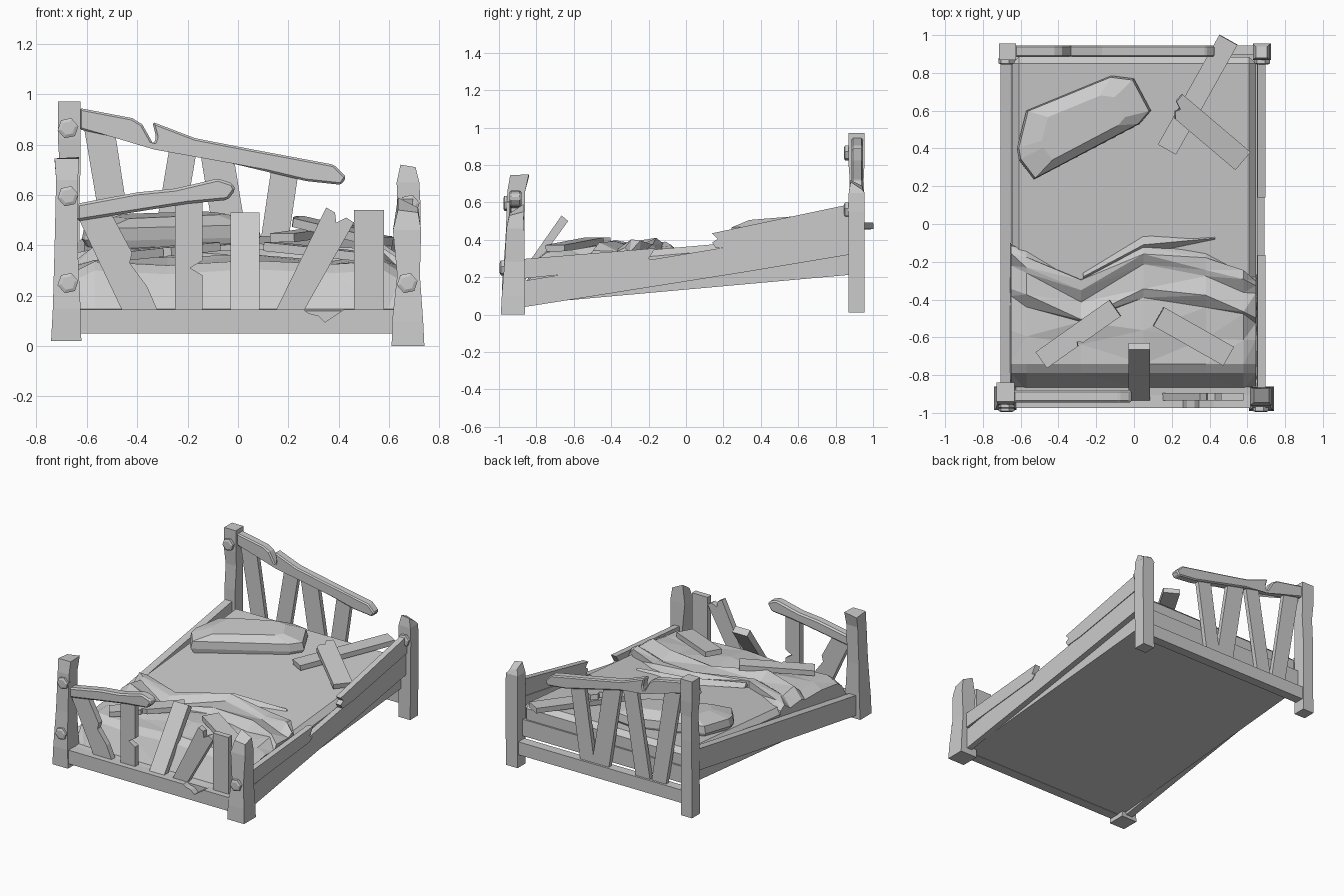
import bpy, bmesh, math
from mathutils import Vector


def make(name, bm, bevel=0.0):
    bmesh.ops.recalc_face_normals(bm, faces=bm.faces)
    me = bpy.data.meshes.new(name)
    bm.to_mesh(me)
    bm.free()
    ob = bpy.data.objects.new(name, me)
    bpy.context.collection.objects.link(ob)
    if bevel:
        m = ob.modifiers.new("bevel", 'BEVEL')
        m.width, m.segments = bevel, 1
    return ob


def loft(name, rings, bevel=0.0):
    """Skin closed rings of equal length and cap both ends."""
    bm = bmesh.new()
    vs = [[bm.verts.new(p) for p in r] for r in rings]
    n = len(vs[0])
    for a, b in zip(vs, vs[1:]):
        for i in range(n):
            bm.faces.new((a[i], a[(i + 1) % n], b[(i + 1) % n], b[i]))
    bm.faces.new(vs[0])
    bm.faces.new(vs[-1])
    return make(name, bm, bevel)


def front_board(name, pts, y0, y1, bevel=0.0):
    return loft(name, [[(x, y, z) for x, z in pts] for y in (y0, y1)], bevel)


def side_board(name, pts, x0, x1, bevel=0.0):
    return loft(name, [[(x, y, z) for y, z in pts] for x in (x0, x1)], bevel)


def plank(name, a, b, width, thick, shape):
    """Loose board from a to b; shape is (fraction along, -1..1 across)."""
    a, b = Vector(a), Vector(b)
    d = b - a
    side = d.cross(Vector((0, 0, 1))).normalized()
    up = side.cross(d).normalized()
    rings = [[a + d * u + side * (v * width / 2) + up * h for u, v in shape]
             for h in (-thick / 2, thick / 2)]
    return loft(name, rings)


def post(name, sections, top):
    """Stack of (z, x0, x1, y0, y1); top gives corner height offsets."""
    rings = [[(x0, y0, z), (x1, y0, z), (x1, y1, z), (x0, y1, z)]
             for z, x0, x1, y0, y1 in sections]
    rings[-1] = [(x, y, z + t) for (x, y, z), t in zip(rings[-1], top)]
    return loft(name, rings)


# Corner posts
post("front_left_post", [(.02, -.742, -.622, -.985, -.86), (.15, -.735, -.625, -.985, -.86),
     (.40, -.728, -.637, -.965, -.865), (.66, -.722, -.635, -.955, -.86),
     (.735, -.728, -.632, -.94, -.84)], (.01, .01, .015, .0))
post("front_right_post", [(0, .61, .74, -.99, -.86), (.1, .612, .735, -.985, -.86),
     (.28, .632, .722, -.97, -.862), (.46, .615, .727, -.96, -.865),
     (.52, .635, .715, -.945, -.87)], (.02, .01, .03, .07))
post("back_left_post", [(.02, -.715, -.63, .868, .955), (.55, -.712, -.63, .868, .955),
     (.72, -.708, -.625, .875, .95), (.82, -.715, -.625, .868, .955),
     (.97, -.715, -.625, .868, .955)], (0, 0, 0, 0))
post("back_right_post", [(.01, .63, .72, .868, .955), (.55, .632, .725, .868, .955),
     (.65, .63, .72, .87, .955), (.69, .645, .705, .88, .94)], (.03, .02, -.02, 0))

# Hexagonal bolts on the posts, each with a chamfered head
for i, (x, y, z) in enumerate([(-.675, .868, .865), (-.675, -.953, .595), (-.675, -.972, .25),
                               (.672, -.972, .25), (.68, .868, .56)]):
    rings = []
    for r, dy in ((.042, .012), (.042, -.018), (.028, -.024)):
        rings.append([(x + r * math.cos(k * math.pi / 3 + .2), y + dy,
                       z + r * math.sin(k * math.pi / 3 + .2)) for k in range(6)])
    loft(f"bolt_{i}", rings)

# Headboard: snapped top rail, bottom rail and four crooked slats
front_board("headboard_top_rail", [(-.63, .945), (-.42, .905), (-.38, .88), (-.335, .80), (-.325, .83),
            (-.34, .89), (-.17, .825), (.06, .78), (.38, .72), (.43, .67), (.41, .64), (.27, .655),
            (-.15, .755), (-.63, .86)], .885, .945, .008)
front_board("headboard_bottom_rail", [(-.64, .1), (.64, .1), (.64, .19), (-.64, .19)], .88, .945)
for i, (t0, t1, zt, b0, b1) in enumerate([(-.61, -.49, .86, -.49, -.38), (-.27, -.16, .8, -.38, -.27),
                                          (-.15, -.02, .77, -.05, .08), (.13, .24, .69, .05, .16)]):
    front_board(f"headboard_slat_{i}", [(b0, .15), (b1, .15), (t1, zt), (t0, zt)], .9, .93)

# Footboard: notched bottom rail, snapped top rail and broken slats
front_board("footboard_bottom_rail", [(-.64, .05), (.64, .05), (.64, .145), (.42, .145), (.345, .095),
            (.32, .12), (.28, .13), (.26, .145), (-.64, .145)], -.975, -.905)
front_board("footboard_top_rail", [(-.64, .495), (-.2, .565), (-.04, .58), (-.01, .62), (-.02, .645),
            (-.08, .665), (-.25, .625), (-.4, .61), (-.64, .565)], -.945, -.88, .01)
slats = [
    [(-.45, .12), (-.31, .12), (-.36, .235), (-.43, .33), (-.42, .37), (-.5, .52), (-.63, .50)],
    [(-.25, .12), (-.14, .12), (-.14, .28), (-.19, .31), (-.14, .34), (-.14, .59), (-.25, .57)],
    [(.14, .12), (.25, .12), (.46, .49), (.43, .51), (.39, .49), (.385, .53), (.35, .55)],
    [(.46, .12), (.58, .12), (.58, .54), (.46, .54)]]
for i, s in enumerate(slats):
    front_board(f"footboard_slat_{i}", s, -.935, -.895)
side_board("fallen_footboard_slat", [(-.945, .13), (-.915, .11), (-.63, .50), (-.665, .53)], -.03, .085)

# Sloping side rails, one each side, plus the snapped upper rail on the right
for x0, x1, n in ((-.708, -.655, "left"), (.65, .69, "right")):
    side_board(f"{n}_side_rail", [(-.9, .035), (.3, .225), (.9, .325), (.9, .475), (-.9, .175)], x0, x1)
side_board("upper_rail_back_piece", [(.9, .595), (.9, .475), (.28, .365), (.16, .355), (.14, .385),
           (.17, .405), (.14, .435)], .655, .695)
side_board("upper_rail_front_piece", [(-.9, .19), (-.2, .26), (-.17, .285), (-.2, .3), (-.165, .355),
           (-.9, .295)], .655, .695)

# Base and mattress
side_board("bed_base", [(-.93, .05), (.9, .215), (.9, .33), (-.93, .14)], -.65, .65)
side_board("mattress", [(-.85, .12), (.885, .29), (.885, .44), (-.72, .30)], -.645, .645, .035)

# Rumpled blanket: rows of (y, z, zigzag amount) across columns of (x, y offset, height)
rows = [(-.88, .12, 0), (-.79, .29, 0), (-.74, .325, 0), (-.60, .335, .3), (-.45, .345, .8),
        (-.41, .380, 1), (-.30, .355, 1), (-.25, .385, 1), (-.20, .375, 1.1), (-.18, .32, 1.1)]
cols = [(-.66, .08, -.16), (-.65, .08, -.03), (-.57, .03, .01), (-.28, -.1, -.005), (.05, .08, .015),
        (.38, .02, 0), (.58, -.05, .01), (.645, -.08, -.03), (.65, -.08, -.16)]
bm = bmesh.new()
grid = []
for j, (y, z, k) in enumerate(rows):
    line = []
    for i, (x, off, h) in enumerate(cols):
        wob = .014 * math.sin(2.3 * i + 1.7 * j) * (j > 2)
        zz = max(z + h + wob, .10) if j else z
        line.append(bm.verts.new((x, y + k * off + wob, zz)))
    grid.append(line)
for a, b in zip(grid, grid[1:]):
    for i in range(len(cols) - 1):
        bm.faces.new((a[i], a[i + 1], b[i + 1], b[i]))
bmesh.ops.triangulate(bm, faces=bm.faces)
make("blanket", bm)

# Tapered fold trailing off the blanket edge
loft("blanket_fold", [[(x, y - w, z - .03), (x, y, z), (x, y + w, z - .03)] for x, y, z, w in
                      ((-.27, -.28, .375, .02), (.05, -.11, .39, .045), (.43, -.075, .37, .012))])

# Pillow: faceted outline swelling from base to crown
outline = [(-.62, .40), (-.57, .6), (-.12, .785), (0, .77), (.09, .6), (.03, .53), (-.53, .235), (-.61, .34)]
cx, cy = -.27, .51
rings = []
for s, z in ((.90, .375), (1, .43), (.97, .48), (.62, .52)):
    rings.append([(cx + (x - cx) * s, cy + (y - cy) * s, z + .05 * (y - cy)) for x, y in outline])
loft("pillow", rings)

# Loose broken planks lying on the bed
plain = [(0, -1), (1, -1), (1, 1), (0, 1)]
jagged = [(0, -1), (1, -1), (1, 1), (.12, 1), (.06, .5), (.09, .1), (0, -.2)]
notched = [(0, -1), (1, -1), (1, 1), (.5, 1), (.44, .6), (.42, 1), (0, 1)]
plank("loose_plank_back", (.175, .395, .43), (.50, .975, .475), .11, .035, plain)
plank("loose_plank_cross", (.215, .64, .50), (.575, .335, .415), .125, .035, jagged)
plank("loose_plank_left", (-.49, -.72, .355), (-.10, -.445, .395), .105, .035, notched)
plank("loose_plank_right", (.13, -.49, .395), (.50, -.70, .355), .115, .035, plain)
